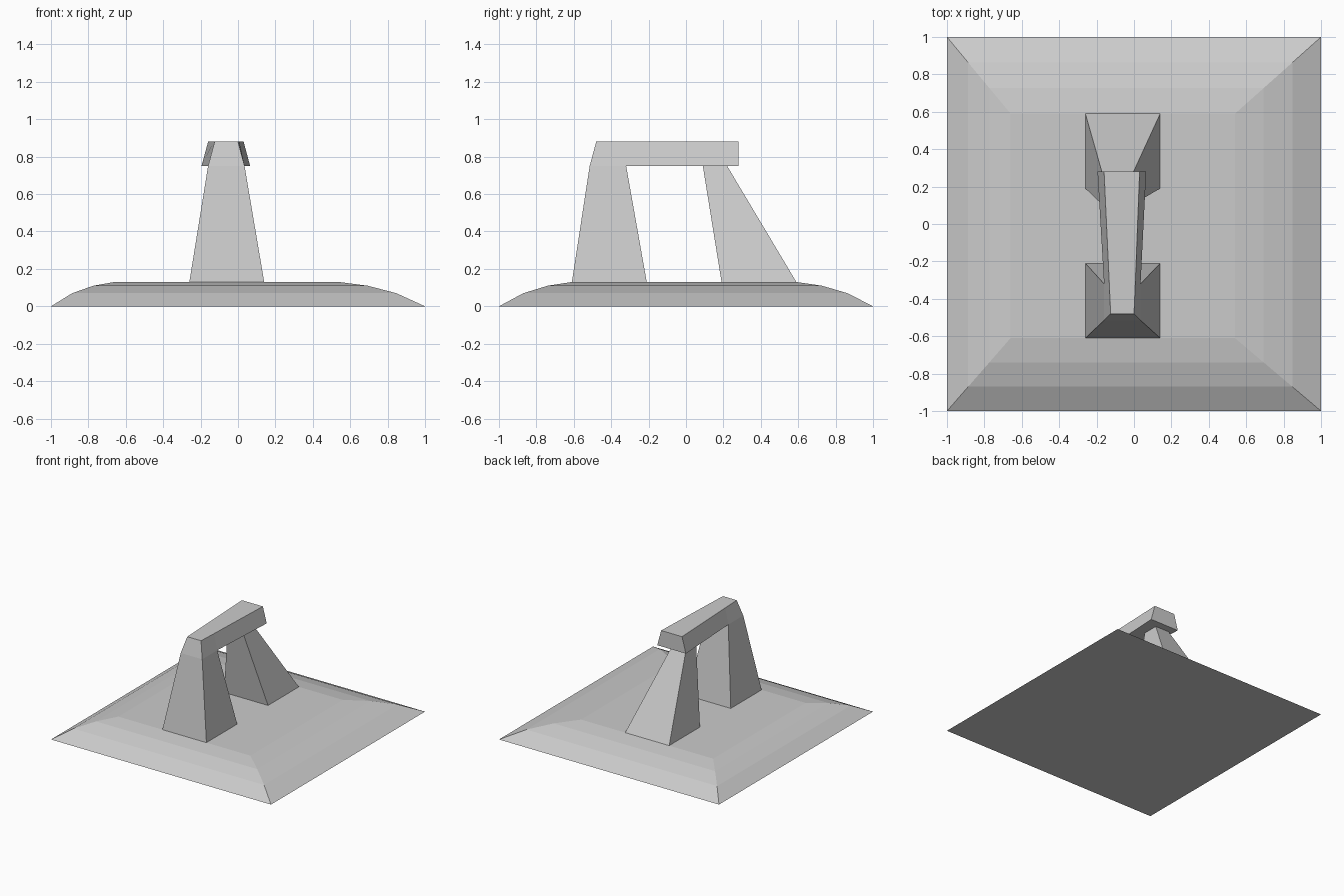
import bpy, bmesh

if "Cube" in bpy.data.objects:
    bpy.data.objects.remove(bpy.data.objects["Cube"])


def finish(name, bm):
    bmesh.ops.remove_doubles(bm, verts=bm.verts, dist=0.0005)
    bmesh.ops.recalc_face_normals(bm, faces=bm.faces)
    mesh = bpy.data.meshes.new(name)
    bm.to_mesh(mesh)
    bm.free()
    obj = bpy.data.objects.new(name, mesh)
    bpy.context.collection.objects.link(obj)
    return obj


def rect(x0, x1, y0, y1, z):
    return [(x0, y0, z), (x1, y0, z), (x1, y1, z), (x0, y1, z)]


def loft(bm, rings, cap_start=False, cap_end=False, skip=()):
    """Join successive rings with quads; skip holds (ring, side) pairs left open."""
    vs = [[bm.verts.new(p) for p in ring] for ring in rings]
    for i in range(len(vs) - 1):
        n = len(vs[i])
        for j in range(n):
            if (i, j) not in skip:
                k = (j + 1) % n
                bm.faces.new((vs[i][j], vs[i][k], vs[i + 1][k], vs[i + 1][j]))
    if cap_start:
        bm.faces.new(vs[0][::-1])
    if cap_end:
        bm.faces.new(vs[-1])


# Base: square mound stepping in to an off-centre flat top
xs = [-0.66, -0.26, 0.14, 0.54]
ys = [-0.61, -0.21, 0.19, 0.59]
rings = []
for t, z in ((0, 0), (1 / 3, 0.07), (2 / 3, 0.11), (1, 0.13)):
    ends = [s + (e - s) * t for s, e in
            ((-1, xs[0]), (1, xs[3]), (-1, ys[0]), (1, ys[3]))]
    rings.append(rect(*ends, z))
bm = bmesh.new()
loft(bm, rings, cap_start=True)
# flat top as a 3 x 3 grid, open where the two pillars rise
for i in range(3):
    for j in range(3):
        if (i, j) not in ((1, 0), (1, 2)):
            bm.faces.new([bm.verts.new(p) for p in
                          rect(xs[i], xs[i + 1], ys[j], ys[j + 1], 0.13)])
finish("base", bm)

# Pillars: tapered, open where they meet base and beam
for name, bottom, top in (
    ("front_pillar", (-0.26, 0.14, -0.61, -0.21), (-0.16, 0.035, -0.515, -0.32)),
    ("rear_pillar", (-0.26, 0.14, 0.19, 0.59), (-0.155, -0.03, 0.09, 0.22)),
):
    bm = bmesh.new()
    loft(bm, [rect(*bottom, 0.13), rect(*top, 0.75)])
    finish(name, bm)


# Beam: trapezoid section widening towards the back
def section(b0, b1, yb, t0, t1, yt):
    return [(b0, yb, 0.75), (b1, yb, 0.75), (t1, yt, 0.88), (t0, yt, 0.88)]


bm = bmesh.new()
loft(bm, [section(-0.16, 0.035, -0.515, -0.125, 0.0, -0.48),
          section(-0.16, 0.035, -0.32, -0.132, 0.007, -0.32),
          section(-0.195, 0.065, 0.28, -0.16, 0.03, 0.28)],
     cap_start=True, cap_end=True, skip={(0, 0)})
finish("beam", bm)
